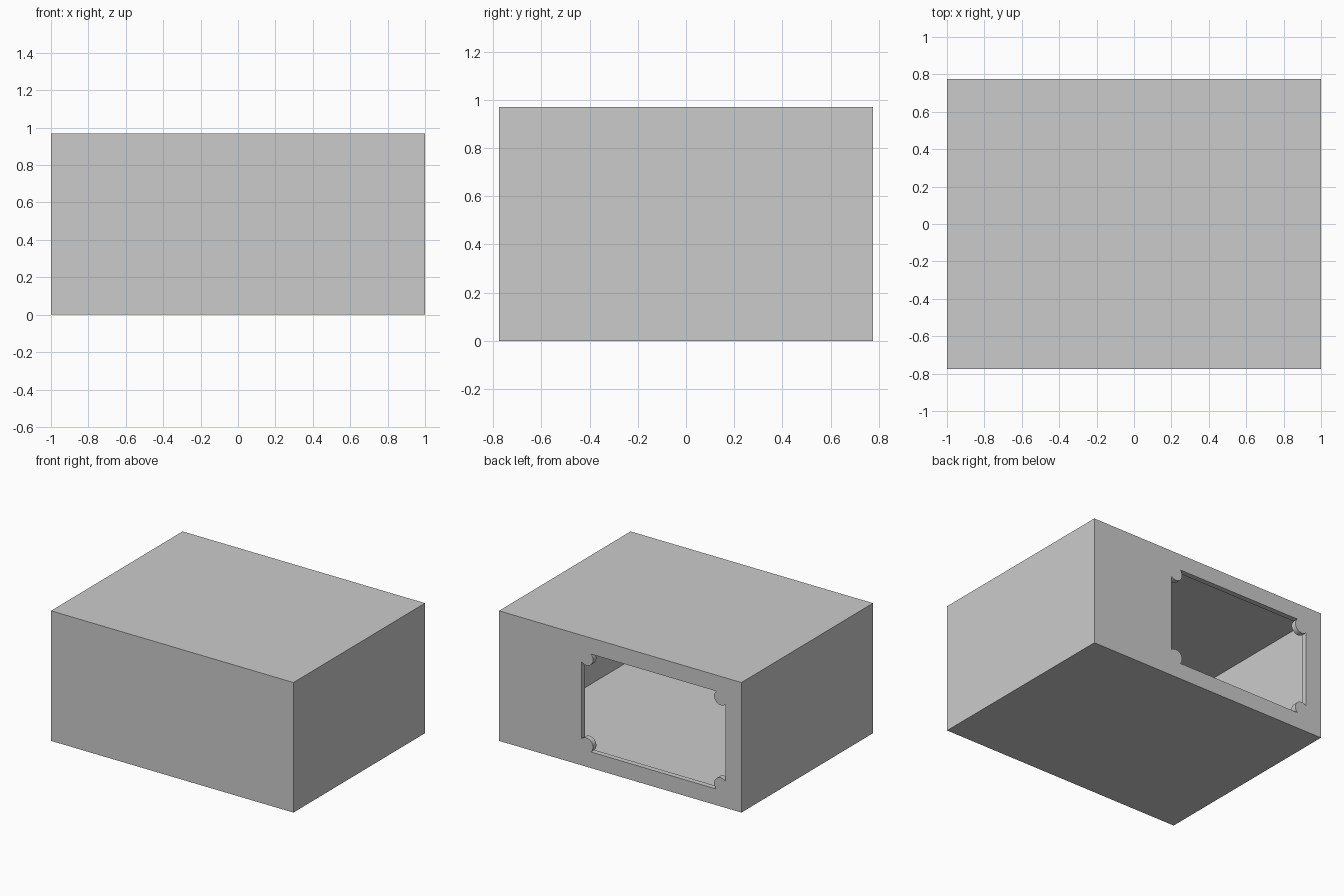
import bpy, bmesh, math

cube = bpy.data.objects.get("Cube")
if cube:
    bpy.data.objects.remove(cube, do_unlink=True)

WIDTH, DEPTH, HEIGHT = 2.0, 1.55, 0.97
WALL, BACK_WALL = 0.05, 0.04
LEFT, RIGHT, BOTTOM, TOP = -0.87, 0.32, 0.12, 0.85   # window in the back wall
BOSS_R, BOSS_INSET, STEPS = 0.055, 0.04, 20

grey = bpy.data.materials.new("plain grey")
grey.use_nodes = True
colour = (0.6, 0.6, 0.6, 1)
grey.diffuse_color = colour
grey.node_tree.nodes["Principled BSDF"].inputs["Base Color"].default_value = colour


def add_prism(name, outline, y0, y1):
    """Extrude an x-z outline from y0 to y1."""
    bm = bmesh.new()
    face = bm.faces.new([bm.verts.new((x, y0, z)) for x, z in outline])
    moved = bmesh.ops.extrude_face_region(bm, geom=[face])["geom"]
    verts = [v for v in moved if isinstance(v, bmesh.types.BMVert)]
    bmesh.ops.translate(bm, verts=verts, vec=(0, y1 - y0, 0))
    bmesh.ops.recalc_face_normals(bm, faces=bm.faces)
    mesh = bpy.data.meshes.new(name)
    bm.to_mesh(mesh)
    bm.free()
    mesh.materials.append(grey)
    obj = bpy.data.objects.new(name, mesh)
    bpy.context.collection.objects.link(obj)
    return obj


def rectangle(x0, x1, z0, z1):
    return [(x0, z0), (x1, z0), (x1, z1), (x0, z1)]


def window_outline():
    """Rectangle with a round screw boss standing into each corner."""
    reach = math.asin(BOSS_INSET / BOSS_R)
    start, end = -reach, math.pi / 2 + reach
    points = []
    for x, z, sx, sz in ((LEFT, BOTTOM, 1, 1), (RIGHT, BOTTOM, -1, 1),
                         (RIGHT, TOP, -1, -1), (LEFT, TOP, 1, -1)):
        arc = []
        for i in range(STEPS + 1):
            a = start + (end - start) * i / STEPS
            arc.append((x + sx * (BOSS_INSET + BOSS_R * math.cos(a)),
                        z + sz * (BOSS_INSET + BOSS_R * math.sin(a))))
        points += arc if sx * sz < 0 else arc[::-1]
    return points


# Box shell
half_w, half_d = WIDTH / 2, DEPTH / 2
box = add_prism("enclosure_box", rectangle(-half_w, half_w, 0, HEIGHT), -half_d, half_d)

# Hollow interior and rear window
cavity = add_prism("cavity_cutter",
                   rectangle(WALL - half_w, half_w - WALL, WALL, HEIGHT - WALL),
                   WALL - half_d, half_d - BACK_WALL)
window = add_prism("window_cutter", window_outline(), half_d - 2 * BACK_WALL, half_d + WALL)

bpy.context.view_layer.objects.active = box
for cutter in (cavity, window):
    cutter.hide_render = True
    cut = box.modifiers.new(cutter.name, "BOOLEAN")
    cut.operation, cut.solver, cut.object = "DIFFERENCE", "EXACT", cutter
    bpy.ops.object.modifier_apply(modifier=cut.name)
for cutter in (cavity, window):
    bpy.data.objects.remove(cutter, do_unlink=True)

# Smooth boss curves, crisp box edges
bpy.ops.object.select_all(action="DESELECT")
box.select_set(True)
bpy.ops.object.shade_smooth_by_angle(angle=math.radians(30))
